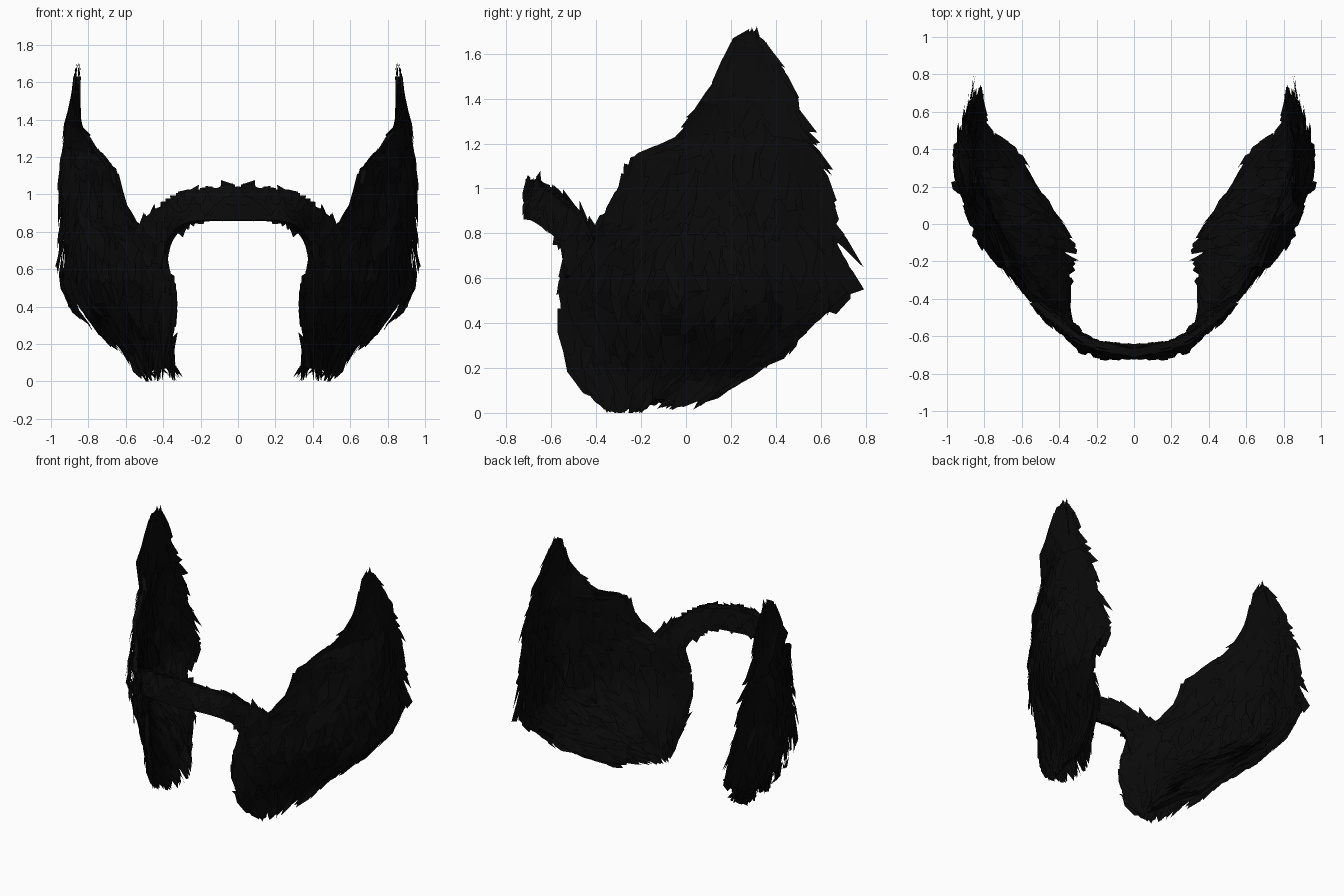
import bpy, random
from mathutils import Vector

random.seed(4)
if "Cube" in bpy.data.objects:
    bpy.data.objects.remove(bpy.data.objects["Cube"])

# One near-black hair colour
hair = bpy.data.materials.new("black hair")
hair.use_nodes = True
colour = (0.0028, 0.0028, 0.0028, 1)
hair.diffuse_color = colour
bsdf = hair.node_tree.nodes["Principled BSDF"]
bsdf.inputs["Base Color"].default_value = colour
bsdf.inputs["Roughness"].default_value = 0.9


def spline(points, t):
    """Smooth curve through points, straight beyond both ends."""
    n = len(points) - 1
    s = t * n
    i = max(0, min(n - 1, int(s)))
    f = s - i
    a, b = points[i], points[i + 1]
    if f < 0 or f > 1:
        return a.lerp(b, f)
    before = points[i - 1] if i else a * 2 - b
    after = points[i + 2] if i + 2 <= n else b * 2 - a
    return 0.5 * (2 * a + (b - before) * f + (2 * before - 5 * a + 4 * b - after) * f ** 2
                  + (3 * a - before - 3 * b + after) * f ** 3)


def surface(rows, u, v):
    """Point on a sheet whose rows run upward."""
    n = len(rows) - 1
    i = max(0, min(n - 1, int(v * n)))
    return spline(rows[i], u).lerp(spline(rows[i + 1], u), v * n - i)


def frame(rows, u, v):
    e = 0.01
    u, v = min(max(u, e), 1 - e), min(max(v, e), 1 - e)
    du = (surface(rows, u + e, v) - surface(rows, u - e, v)) / (2 * e)
    dv = (surface(rows, u, v + e) - surface(rows, u, v - e)) / (2 * e)
    return du, dv, du.cross(dv).normalized()


def add_object(name, verts, faces, thickness=0):
    mesh = bpy.data.meshes.new(name)
    mesh.from_pydata(verts, [], faces)
    mesh.materials.append(hair)
    ob = bpy.data.objects.new(name, mesh)
    bpy.context.collection.objects.link(ob)
    ob.modifiers.new("both sides", 'MIRROR')
    if thickness:
        solid = ob.modifiers.new("thickness", 'SOLIDIFY')
        solid.thickness = thickness
        solid.offset = 0


def base_sheet(name, rows, nu, nv, thickness):
    verts = [surface(rows, i / nu, j / nv) for j in range(nv + 1) for i in range(nu + 1)]
    w = nu + 1
    faces = [(j * w + i, j * w + i + 1, (j + 1) * w + i + 1, (j + 1) * w + i)
             for j in range(nv) for i in range(nu)]
    add_object(name, verts, faces, thickness)


def hair_cards(name, rows, spots, length, width, lift, thin_edge, thin_top, sweep):
    """Layered tapered tufts on both sides of a sheet, flatter at its edges and top."""
    verts, faces = [], []
    for u, v in spots:
        du, dv, normal = frame(rows, u, v)
        size = random.uniform(0.7, 1.25)
        step_v = length * size / max(dv.length, 0.3)
        step_u = sweep * length * random.uniform(-0.6, 1.2) / max(du.length, 0.3)
        half = width * size / max(du.length, 0.2) / 2
        tilt = random.uniform(-0.25, 0.25) * step_v
        middle = 4 * min(max(u * (1 - u), 0), 0.25)
        depth = lift * (1 - thin_edge * (1 - middle)) * (1 - thin_top * v * v)
        depth *= random.choice((-1, 1)) * random.uniform(0.35, 1.1)
        start = len(verts)
        for k, taper in ((0, 1), (0.5, 0.95), (1, 0.5)):
            for s in (-1, 1):
                p = surface(rows, u + step_u * k + s * half * taper,
                            v - step_v * (k - 0.4) + s * tilt)
                p = p + normal * depth * (0.6 + 0.5 * k)
                p.z = max(p.z, 0)
                p.x = min(p.x, 1)
                verts.append(p)
        faces += [(start, start + 1, start + 3, start + 2),
                  (start + 2, start + 3, start + 5, start + 4)]
    add_object(name, verts, faces)


def to_rows(table):
    return [[Vector(p) for p in row] for row in table]


# Cheek whiskers: height, then xy points from front to back
cheek_table = [
    (0.07, (.38, -.40), (.42, -.22), (.44, -.06), (.49, .08)),
    (0.20, (.37, -.47), (.47, -.18), (.55, .08), (.60, .29)),
    (0.31, (.37, -.50), (.55, -.17), (.68, .14), (.74, .43)),
    (0.43, (.37, -.52), (.64, -.16), (.83, .20), (.82, .57)),
    (0.55, (.38, -.52), (.71, -.15), (.90, .27), (.84, .69)),
    (0.73, (.42, -.48), (.74, -.12), (.90, .26), (.86, .63)),
    (0.85, (.58, -.36), (.78, -.04), (.90, .28), (.87, .59)),
    (1.00, (.64, -.26), (.79, .02), (.91, .28), (.88, .56)),
    (1.13, (.67, -.23), (.80, .04), (.91, .28), (.89, .53)),
    (1.23, (.76, .00), (.84, .16), (.90, .32), (.90, .49)),
    (1.38, (.865, .11), (.88, .20), (.89, .30), (.89, .41)),
    (1.50, (.865, .17), (.87, .22), (.875, .30), (.875, .38)),
    (1.63, (.86, .22), (.86, .26), (.86, .30), (.86, .34)),
]
cheek = to_rows([[(x, y, z) for x, y in row] for z, *row in cheek_table])

# Moustache: lower and upper edge from the middle outward
moustache = to_rows([
    [(0, -.70, .86), (.25, -.66, .85), (.36, -.55, .76), (.40, -.52, .60)],
    [(0, -.69, 1.04), (.26, -.63, 1.01), (.42, -.51, .92), (.54, -.41, .78)],
])

base_sheet("cheek_whiskers", cheek, 15, 36, 0.04)
base_sheet("moustache", moustache, 12, 4, 0.05)

spots = [(random.random(), random.random()) for _ in range(900)]
spots += [(random.choice((0, 1)), random.random()) for _ in range(80)]
spots += [(random.random(), 0.03) for _ in range(40)]
hair_cards("cheek_hair", cheek, spots, 0.17, 0.09, 0.085, 0.6, 0.8, 0.4)

spots = [(random.random(), random.uniform(0.25, 1)) for _ in range(170)]
hair_cards("moustache_hair", moustache, spots, 0.14, 0.08, 0.045, 0, 0, 0.2)
